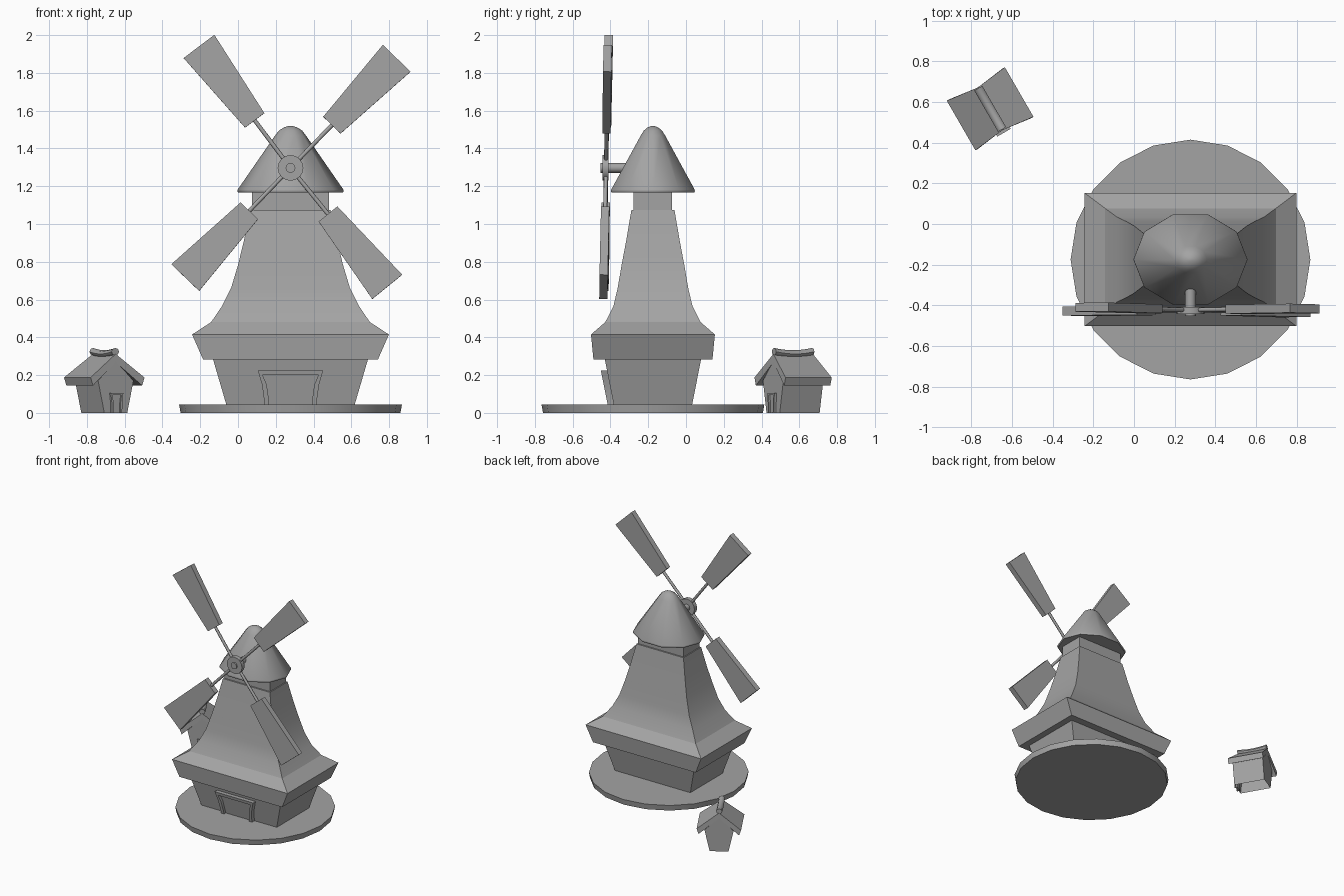
import bpy, bmesh, math
from mathutils import Matrix

if "Cube" in bpy.data.objects:
    bpy.data.objects.remove(bpy.data.objects["Cube"])

grey = bpy.data.materials.new("stone grey")
grey.diffuse_color = (0.37, 0.37, 0.37, 1)
grey.use_nodes = True
grey.node_tree.nodes["Principled BSDF"].inputs["Base Color"].default_value = grey.diffuse_color

MILL = Matrix.Translation((0.278, -0.175, 0))
HUT = Matrix.Translation((-0.708, 0.567, 0)) @ Matrix.Rotation(math.radians(30), 4, 'Z')


def finish(name, bm, matrix, angle=30):
    bmesh.ops.recalc_face_normals(bm, faces=bm.faces)
    me = bpy.data.meshes.new(name)
    bm.to_mesh(me)
    bm.free()
    me.materials.append(grey)
    for p in me.polygons:
        p.use_smooth = True
    me.set_sharp_from_angle(angle=math.radians(angle))
    ob = bpy.data.objects.new(name, me)
    bpy.context.collection.objects.link(ob)
    ob.matrix_world = matrix
    return ob


def loft(name, rings, matrix, angle=30, open_bottom=False):
    """Skin a stack of equal-length vertex rings and cap the ends."""
    bm = bmesh.new()
    vs = [[bm.verts.new(p) for p in r] for r in rings]
    n = len(rings[0])
    for a, b in zip(vs, vs[1:]):
        for i in range(n):
            bm.faces.new((a[i], a[(i + 1) % n], b[(i + 1) % n], b[i]))
    bm.faces.new(vs[0])
    bm.faces.new(vs[-1])
    bmesh.ops.recalc_face_normals(bm, faces=bm.faces)
    if open_bottom:
        floor = [f for f in bm.faces if all(abs(v.co.z) < 1e-5 for v in f.verts)]
        bmesh.ops.delete(bm, geom=floor, context='FACES_ONLY')
    return finish(name, bm, matrix, angle)


def rect(hx, hy, z):
    return [(-hx, -hy, z), (hx, -hy, z), (hx, hy, z), (-hx, hy, z)]


def ellipse(rx, ry, z, n):
    return [(rx * math.cos(math.tau * i / n), ry * math.sin(math.tau * i / n), z) for i in range(n)]


def prism(name, outline, y0, y1, matrix, lean=0.0, open_bottom=False):
    """Extrude an (x, z) outline from y0 to y1, leaning forward with height."""
    rings = [[(x, y - lean * z, z) for x, z in outline] for y in (y0, y1)]
    return loft(name, rings, matrix, 30, open_bottom)


def mirrored(half):
    return half + [(-x, z) for x, z in reversed(half)]


def door(prefix, half, t, wall, depth, lean, matrix):
    """Flared frame plus a recessed leaf; half runs bottom to top on +x."""
    inner = [(x - t, z) for x, z in half]
    inner[-1] = (inner[-1][0], half[-1][1] - t)
    frame = mirrored(half) + mirrored([(-x, z) for x, z in inner])
    prism(prefix + "_door_frame", frame, wall - depth, wall + 0.01, matrix, lean)
    prism(prefix + "_door", mirrored(inner), wall - depth * 0.3, wall + 0.01, matrix, lean)


def rod(name, r, length, n, matrix):
    """Cylinder along local z, starting at the origin."""
    return loft(name, [ellipse(r, r, 0, n), ellipse(r, r, length, n)], matrix, 50)


# Round ground slab
loft("base_disc", [ellipse(0.582, 0.582, 0, 20), ellipse(0.59, 0.59, 0.045, 20)], MILL, 30)

# Flared ground floor
loft("lower_walls", [rect(0.327, 0.199, 0), rect(0.412, 0.256, 0.29)], MILL, open_bottom=True)

# Eave band and sweeping tower roof
loft("tower", [rect(*p) for p in (
    (0.463, 0.315, 0.283), (0.521, 0.328, 0.415), (0.42, 0.252, 0.481),
    (0.362, 0.209, 0.566), (0.315, 0.187, 0.66), (0.278, 0.166, 0.783),
    (0.246, 0.141, 0.915), (0.212, 0.114, 1.075))], MILL, 20)
loft("neck", [rect(0.204, 0.102, 1.07), rect(0.204, 0.102, 1.18)], MILL)

# Rounded cone cap, narrower front to back
loft("cap", [ellipse(r, r * 0.83, z, 10) for r, z in (
    (0.276, 1.166), (0.281, 1.172), (0.28, 1.182), (0.082, 1.468),
    (0.062, 1.494), (0.036, 1.511), (0.01, 1.519))], MILL, 45)

# Main door
door("mill", [(0.137, 0.02), (0.14, 0.07), (0.151, 0.15), (0.173, 0.225)],
     0.025, -0.199, 0.032, 0.2, MILL)

# Axle and hub, pointing forward
HUB = Matrix.Translation((0.278, -0.423, 1.297))
FORWARD = Matrix.Rotation(math.radians(90), 4, 'X')
rod("axle", 0.026, 0.18, 12, HUB @ Matrix.Translation((0, 0.15, 0)) @ FORWARD)
rod("hub", 0.068, 0.034, 16, HUB @ Matrix.Translation((0, 0.014, 0)) @ FORWARD)

# Four sails, built pointing up and then turned around the hub
TILT = Matrix.Rotation(math.radians(-1), 4, 'X') @ Matrix.Rotation(math.radians(-0.3), 4, 'Z')
for i, (deg, tip) in enumerate(((45.9, 0.808), (127, 0.805), (226.2, 0.805), (309.1, 0.812))):
    m = HUB @ TILT @ Matrix.Rotation(math.radians(90 - deg), 4, 'Y')
    rod(f"sail_arm_{i + 1}", 0.011, 0.36, 8, m)
    prism(f"sail_{i + 1}", mirrored([(0.064, 0.315), (0.102, tip)]), -0.022, 0.022, m)

# Little hut with flared side walls
prism("hut_walls", mirrored([(0.07, 0), (0.108, 0.17), (0.0001, 0.275)]), -0.122, 0.122, HUT,
      open_bottom=False)
hut = bpy.data.objects["hut_walls"].data
bm = bmesh.new()
bm.from_mesh(hut)
floor = [f for f in bm.faces if f.calc_center_median().z < 1e-4]
bmesh.ops.delete(bm, geom=floor, context='FACES_ONLY')
bm.to_mesh(hut)
bm.free()

# Hut roof: chevron whose eaves overhang further than the ridge
roof = prism("hut_roof", [(-0.165, 0.187), (0, 0.312), (0.165, 0.187),
                          (0.15, 0.145), (0, 0.268), (-0.15, 0.145)], -0.121, 0.121, HUT)
for v in roof.data.vertices:
    if abs(v.co.x) > 0.1:
        v.co.y *= 1.165

# Sagging ridge cap
rings = []
for i in range(9):
    t = i / 4 - 1
    rings.append([(0.023 * math.cos(a), 0.117 * t, 0.312 + 0.012 * t * t + 0.02 * math.sin(a))
                  for a in (math.tau * k / 8 for k in range(8))])
loft("hut_ridge_cap", rings, HUT, 50)

# Hut door
door("hut", [(0.031, 0), (0.032, 0.05), (0.038, 0.105)], 0.011, -0.122, 0.014, 0.0, HUT)
